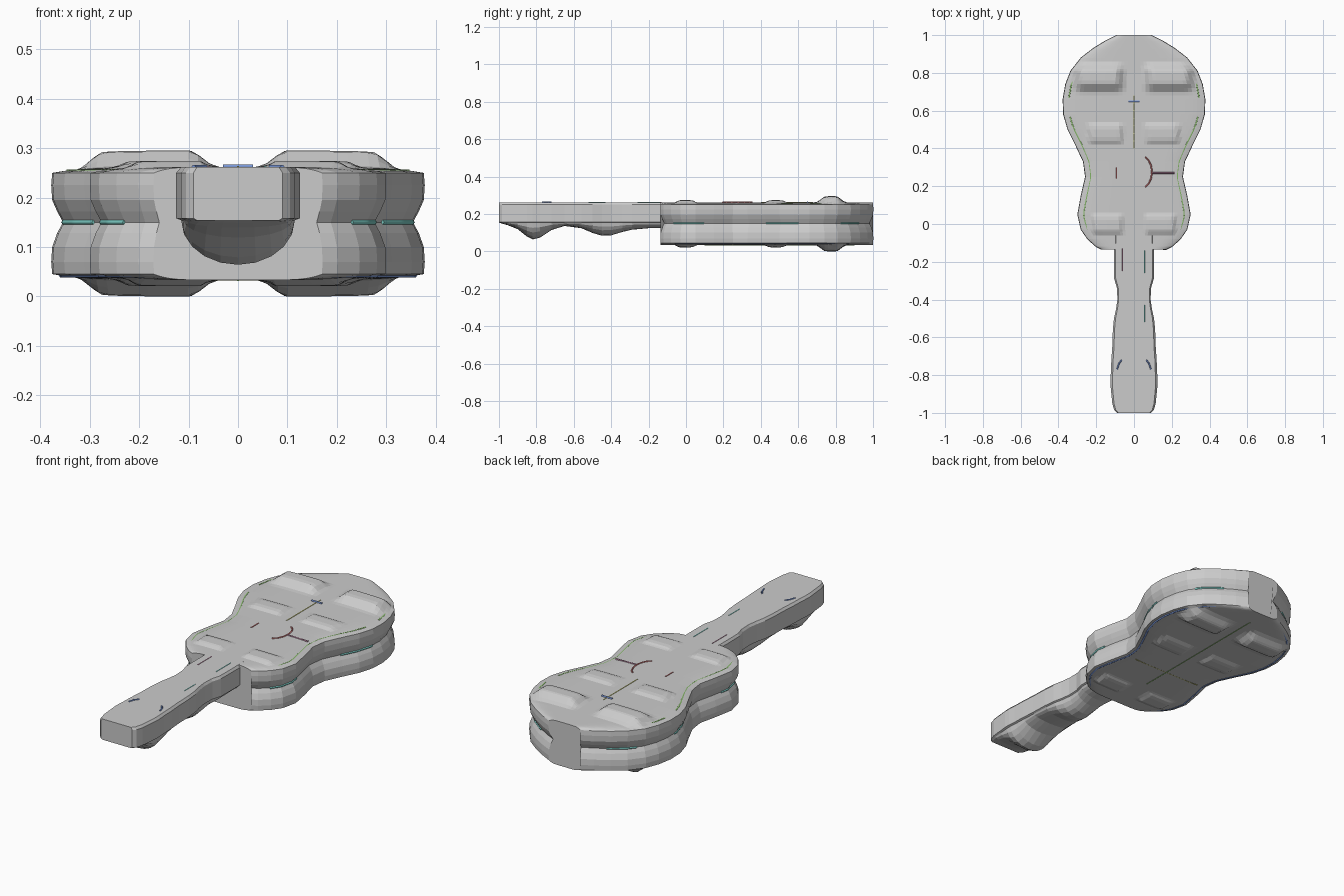
import bpy, bmesh, math
from mathutils import Vector

if "Cube" in bpy.data.objects:
    bpy.data.objects.remove(bpy.data.objects["Cube"])

# (y, half width) outlines of the case body and of the neck compartment
BODY = [(-.135, .17), (-.12, .20), (-.08, .245), (-.03, .28), (.05, .298), (.15, .28),
        (.25, .257), (.33, .268), (.42, .31), (.5, .35), (.58, .373), (.66, .376),
        (.74, .362), (.81, .335), (.88, .28), (.93, .215), (.97, .15), (1.0, .09)]
# (y, half width, depth of the underside bulge)
NECK = [(-1.0, .09, .0), (-.985, .105, .005), (-.95, .115, .015), (-.90, .12, .035),
        (-.85, .125, .075), (-.82, .125, .09), (-.78, .122, .08), (-.72, .12, .04),
        (-.65, .115, .018), (-.56, .112, .03), (-.5, .106, .055), (-.45, .095, .07),
        (-.4, .088, .068), (-.34, .09, .05), (-.29, .105, .038), (-.2, .106, .03),
        (-.1, .105, .03), (-.05, .105, .03)]
# raised pads: x range, y range, height, edge softness
PADS = [(.04, .33, .69, .86, .033, .06), (.05, .25, .42, .54, .012, .03),
        (.05, .23, -.06, .06, .012, .03)]


def half_width(y):
    for (y0, w0), (y1, w1) in zip(BODY, BODY[1:]):
        if y <= y1:
            return w0 + (w1 - w0) * (y - y0) / (y1 - y0)
    return BODY[-1][1]


def ramp(v, lo, hi, soft):
    t = max(0, min(1, min(v - lo, hi - v) / soft))
    return t * t * (3 - 2 * t)


def top_z(x, y):
    u = min(1, abs(x) / half_width(y))
    z = .25 + .012 * (1 - u ** 6)
    for x0, x1, y0, y1, h, s in PADS:
        z += h * ramp(abs(x), x0, min(x1, half_width(y)), s) * ramp(y, y0, y1, s)
    return z


def inset_point(y, d):
    """Right-hand outline point moved inward by d."""
    e = .02
    a, b = max(BODY[0][0], y - e), min(1.0, y + e)
    slope = (half_width(b) - half_width(a)) / (b - a)
    n = Vector((1, -slope)).normalized()
    return half_width(y) - n.x * d, y - n.y * d


def loft(name, rings):
    bm = bmesh.new()
    rows = [[bm.verts.new(p) for p in r] for r in rings]
    n = len(rows[0])
    for a, b in zip(rows, rows[1:]):
        for i in range(n):
            bm.faces.new((a[i], a[(i + 1) % n], b[(i + 1) % n], b[i]))
    bm.faces.new(rows[0])
    bm.faces.new(rows[-1])
    bmesh.ops.recalc_face_normals(bm, faces=bm.faces)
    me = bpy.data.meshes.new(name)
    bm.to_mesh(me)
    bm.free()
    ob = bpy.data.objects.new(name, me)
    bpy.context.collection.objects.link(ob)
    return ob


# Case body: padded top and bottom, side wall pinched at the zip line
COLS = 36
ys = sorted({round(y, 4) for y, w in BODY} | {round(-.12 + i * .02, 4) for i in range(56)})
wall = [(.225, -.002), (.195, 0), (.172, .01), (.15, .022), (.128, .01), (.10, 0), (.07, -.002)]
rings = []
for y in ys:
    w = half_width(y)
    xs = [w * (1 - 2 * i / COLS) for i in range(COLS + 1)]
    ring = [(x, y, top_z(x, y)) for x in xs]
    side = [(*inset_point(y, d), z) for z, d in wall]
    ring += [(-x, yy, z) for x, yy, z in side]
    ring += [(x, y, .295 - top_z(x, y)) for x in reversed(xs)]
    ring += list(reversed(side))
    rings.append(ring)
loft("case_body", rings)

# Neck compartment: flat lid, straight sides, rounded underside with two bulges
rings = []
for y, w, d in NECK:
    ring = [(w * .92, y, .262), (-w * .92, y, .262), (-w, y, .25), (-w, y, .158)]
    for i in range(11):
        a = math.pi * i / 10
        ring.append((-math.cos(a) * w * .92, y, .154 - d * math.sin(a)))
    ring += [(w, y, .158), (w, y, .25)]
    rings.append(ring)
loft("neck_compartment", rings)


# Coloured piping, seams and zip pieces
COLORS = {"green": (.25, .5, .15, 1), "blue": (.2, .32, .7, 1), "teal": (.2, .6, .55, 1),
          "red": (.65, .2, .2, 1), "plum": (.4, .2, .3, 1), "olive": (.5, .5, .15, 1)}
MATS = {}
for key, rgba in COLORS.items():
    MATS[key] = bpy.data.materials.new(key)
    MATS[key].diffuse_color = rgba


def tube(name, pts, color, r=.005, closed=False):
    cu = bpy.data.curves.new(name, 'CURVE')
    cu.dimensions = '3D'
    cu.bevel_depth = r
    cu.bevel_resolution = 1
    cu.use_fill_caps = True
    sp = cu.splines.new('POLY')
    sp.points.add(len(pts) - 1)
    for p, c in zip(sp.points, pts):
        p.co = (*c, 1)
    sp.use_cyclic_u = closed
    cu.materials.append(MATS[color])
    ob = bpy.data.objects.new(name, cu)
    bpy.context.collection.objects.link(ob)


def edge_path(y0, y1, inset, z, s=1, n=16):
    pts = []
    for i in range(n + 1):
        x, y = inset_point(y0 + (y1 - y0) * i / n, inset)
        pts.append((s * x, y, z))
    return pts


for s, side in ((1, "right"), (-1, "left")):
    for k, (a, b) in enumerate(((-.08, .56), (.67, .93))):
        tube(f"top_piping_{side}_{k}", edge_path(a, b, .03, .252, s), "green")
    for k, (a, b) in enumerate(((-.08, .1), (.42, .6), (.84, .94))):
        tube(f"side_zip_{side}_{k}", edge_path(a, b, .021, .15, s), "teal")
    tube(f"head_mark_{side}", [(s * .065, -.72, .262), (s * .08, -.74, .262),
                               (s * .09, -.77, .262)], "blue", .004)

# Bottom piping loop
right = edge_path(-.12, .99, .018, .043, 1, 40)
tube("bottom_piping", right + [(-x, y, z) for x, y, z in reversed(right)], "blue", .005, True)

# Centre seams on top and bottom, carry handle and its strap
tube("top_seam", [(0, y / 100, top_z(0, y / 100) - .001) for y in range(40, 72, 4)], "olive", .003)
tube("bottom_seam", [(0, .1, .034), (0, .9, .034)], "green", .003)
tube("bottom_cross_seam", [(-.2, .25, .035), (.2, .25, .035)], "olive", .003)
tube("seam_tab", [(-.03, .65, .263), (.03, .65, .263)], "blue")
tube("handle", [(.04 + .055 * math.cos(a), .275 + .085 * math.sin(a), .262)
                for a in (-1.2, -.8, -.4, 0, .4, .8, 1.2)], "red", .004)
tube("handle_strap", [(.095, .27, .261), (.215, .27, .259)], "plum")
tube("handle_anchor", [(-.092, .24, .262), (-.092, .3, .262)], "red", .003)

# Seam stitches on the neck lid
tube("neck_stitch_left", [(-.06, -.13, .261), (-.06, -.25, .261)], "plum", .003)
tube("neck_stitch_right", [(.055, -.14, .261), (.055, -.26, .261)], "teal", .003)
tube("neck_stitch_mid", [(.055, -.43, .261), (.055, -.52, .261)], "teal", .003)

for m in bpy.data.materials:
    if m.users and not m.is_grease_pencil:
        m.use_nodes = True
        m.node_tree.nodes["Principled BSDF"].inputs["Base Color"].default_value = m.diffuse_color
